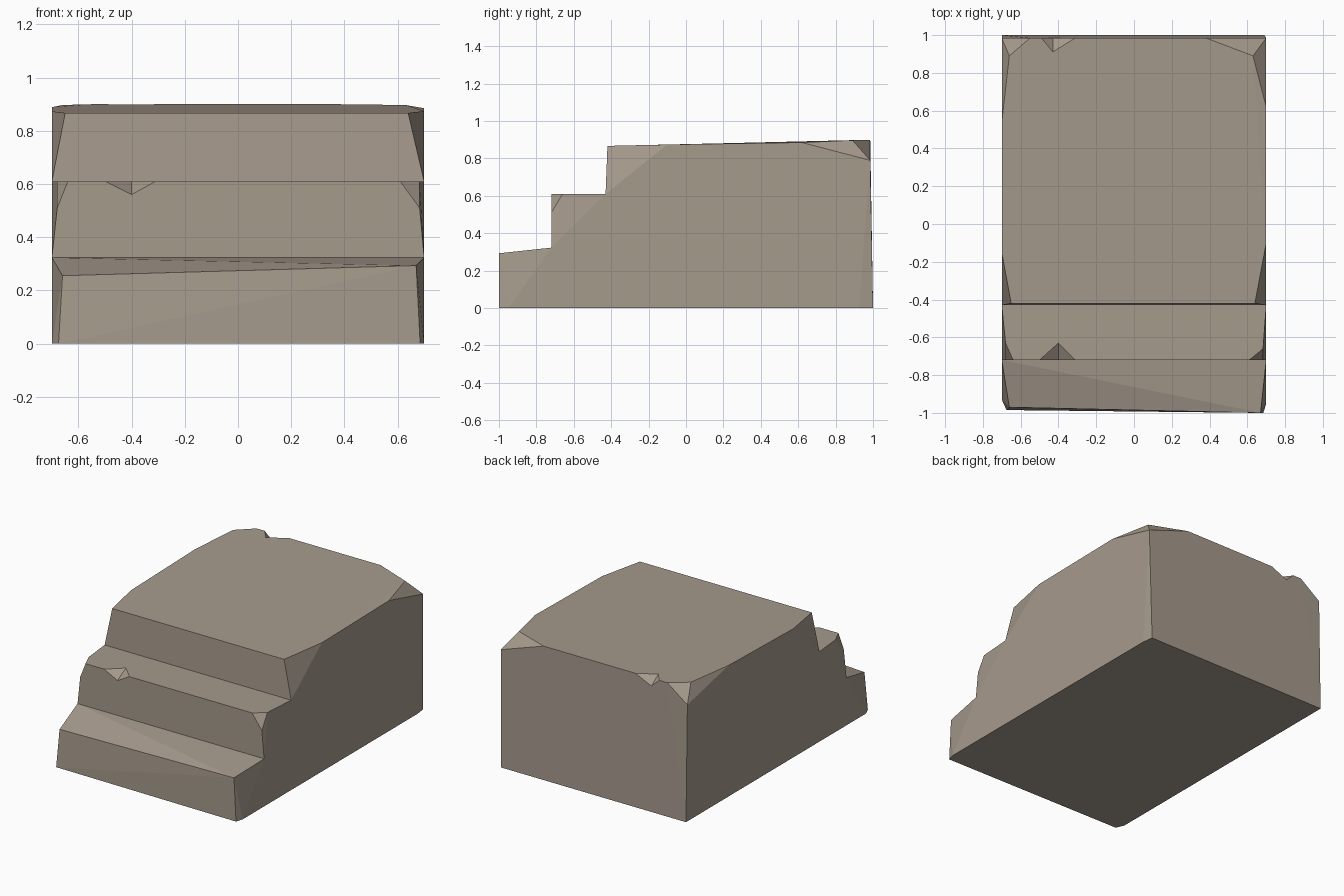
import bpy, bmesh

if "Cube" in bpy.data.objects:
    bpy.data.objects.remove(bpy.data.objects["Cube"])

# one stone colour for everything
stone = bpy.data.materials.new("warm grey stone")
stone.diffuse_color = (0.38, 0.325, 0.265, 1)
stone.use_nodes = True
stone.node_tree.nodes["Principled BSDF"].inputs["Base Color"].default_value = stone.diffuse_color


def hull(name, pts):
    """Flat-faced convex stone chunk around the given points."""
    bm = bmesh.new()
    for p in pts:
        bm.verts.new(p)
    bmesh.ops.convex_hull(bm, input=bm.verts[:])
    loose = [v for v in bm.verts if not v.link_faces]
    bmesh.ops.delete(bm, geom=loose, context='VERTS')
    bmesh.ops.dissolve_limit(bm, angle_limit=0.008, verts=bm.verts[:], edges=bm.edges[:])
    bmesh.ops.recalc_face_normals(bm, faces=bm.faces[:])
    me = bpy.data.meshes.new(name)
    bm.to_mesh(me)
    bm.free()
    me.materials.append(stone)
    ob = bpy.data.objects.new(name, me)
    bpy.context.collection.objects.link(ob)
    return ob


def notch(target, name, pts):
    """Cut a small V-shaped chip out of an edge."""
    cutter = hull(name, pts)
    cutter.hide_render = True
    mod = target.modifiers.new(name, 'BOOLEAN')
    mod.operation = 'DIFFERENCE'
    mod.solver = 'EXACT'
    mod.object = cutter
    bpy.context.view_layer.update()
    me = bpy.data.meshes.new_from_object(
        target.evaluated_get(bpy.context.evaluated_depsgraph_get()))
    target.modifiers.clear()
    target.data = me
    bpy.data.objects.remove(cutter)


def both(y, z):
    return [(-0.7, y, z), (0.7, y, z)]


# bottom step: sloping tread with worn ends
hull("bottom_step", both(-0.72, 0) + both(-0.72, 0.323) + [
    (-0.66, -0.97, 0.255), (-0.675, -0.985, 0), (-0.7, -0.93, 0),
    (0.67, -1.0, 0.293), (0.685, -1.0, 0), (0.7, -0.95, 0)])

# middle step: level tread, broken corners
middle = hull("middle_step", both(-0.43, 0) + both(-0.43, 0.61)
              + both(-0.72, 0) + both(-0.72, 0.323) + [
    (-0.68, -0.72, 0.51), (-0.68, -0.63, 0.61), (-0.64, -0.72, 0.61),
    (0.683, -0.72, 0.51), (0.683, -0.66, 0.61), (0.61, -0.72, 0.61)])
notch(middle, "middle_chip", [
    (-0.5, -0.72, 0.61), (-0.31, -0.72, 0.61), (-0.4, -0.72, 0.56),
    (-0.4, -0.63, 0.61), (-0.4, -0.78, 0.68)])

# main block: large top platform, bevelled front ends, broken back corners
block = hull("main_block", both(-0.43, 0) + both(-0.43, 0.61) + both(0.985, 0.79) + [
    (-0.65, -0.42, 0.867), (0.64, -0.42, 0.867),
    (-0.7, -0.15, 0.873), (0.7, -0.1, 0.874),
    (-0.7, 0.54, 0.889), (-0.66, 0.89, 0.897), (-0.55, 0.985, 0.9),
    (0.7, 0.62, 0.885), (0.63, 0.89, 0.897), (0.38, 0.985, 0.9),
    (-0.7, 1.0, 0), (0.69, 1.0, 0), (0.7, 0.925, 0)])
notch(block, "back_chip", [
    (-0.49, 0.985, 0.9), (-0.31, 0.985, 0.9), (-0.43, 0.985, 0.845),
    (-0.43, 0.91, 0.899), (-0.42, 1.05, 0.96)])
